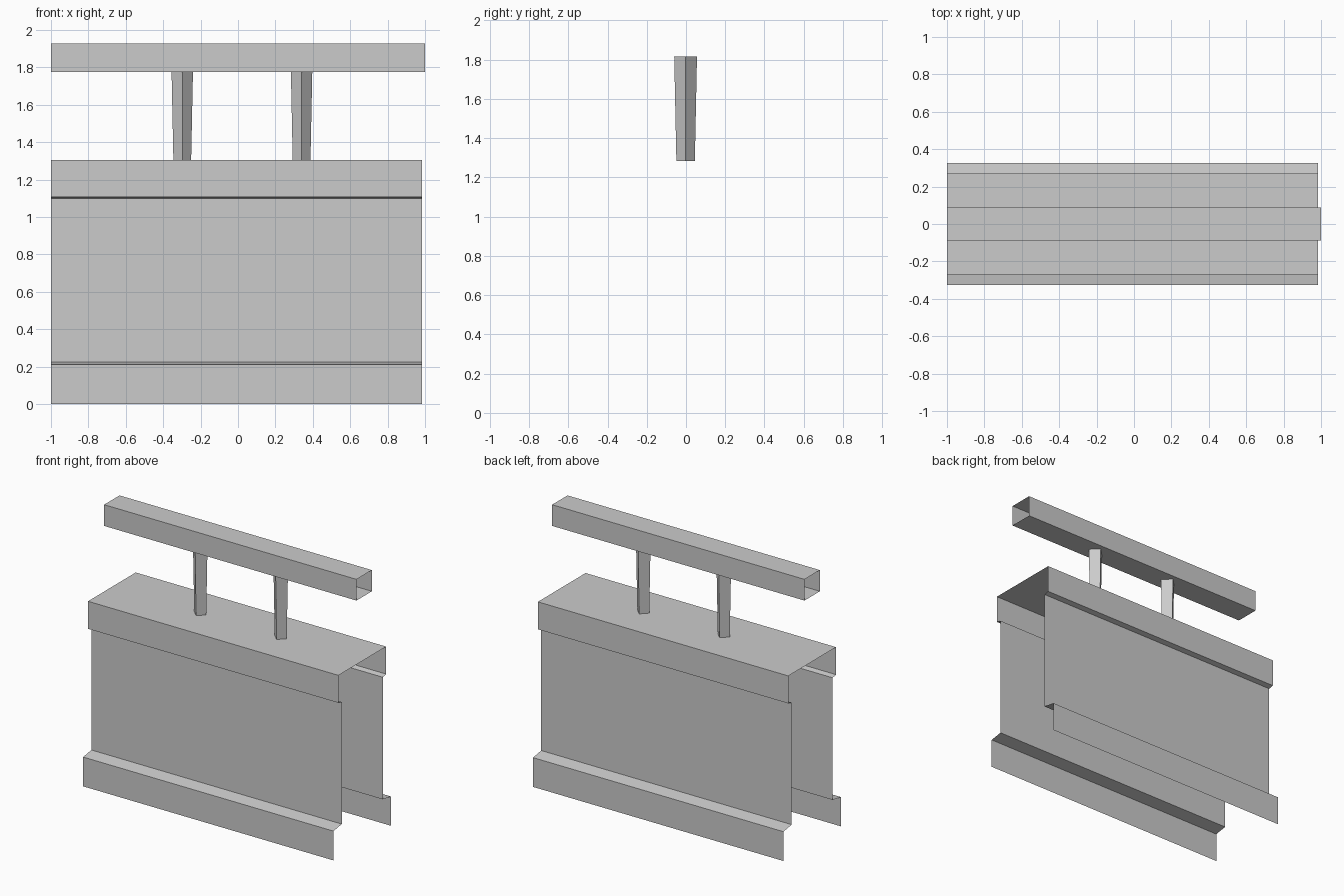
import bpy
import bmesh
from math import pi
from mathutils import Matrix

cube = bpy.data.objects.get("Cube")
if cube:
    bpy.data.objects.remove(cube, do_unlink=True)

# Single plain colour
grey = bpy.data.materials.new("light_grey")
grey.use_nodes = True
colour = (0.6, 0.6, 0.6, 1.0)
grey.diffuse_color = colour
grey.node_tree.nodes["Principled BSDF"].inputs["Base Color"].default_value = colour


def finish(name, bm):
    mesh = bpy.data.meshes.new(name)
    bm.to_mesh(mesh)
    bm.free()
    mesh.materials.append(grey)
    obj = bpy.data.objects.new(name, mesh)
    bpy.context.collection.objects.link(obj)
    return obj


def extrude_profile(name, profile, x0, x1, closed=False):
    """Sweep a (y, z) profile along x as an open-ended sheet."""
    bm = bmesh.new()
    left = [bm.verts.new((x0, y, z)) for y, z in profile]
    right = [bm.verts.new((x1, y, z)) for y, z in profile]
    count = len(profile)
    for i in range(count if closed else count - 1):
        j = (i + 1) % count
        bm.faces.new((left[i], right[i], right[j], left[j]))
    return finish(name, bm)


# Barrier body: skirt, sloped ledge, wall, lip, fascia and flat roof
front = [(-0.325, 0.0), (-0.325, 0.21), (-0.232, 0.225),
         (-0.232, 1.10), (-0.27, 1.108), (-0.27, 1.305)]
back = [(-y, z) for y, z in reversed(front)]
extrude_profile("barrier_body", front + back, -1.0, 0.985)

# Hollow top rail, open at both ends
rail = [(-0.087, 1.775), (-0.087, 1.927), (0.087, 1.927), (0.087, 1.775)]
extrude_profile("top_rail", rail, -1.0, 1.0, closed=True)

# Tapered four-sided posts, turned corner-on and sunk into roof and rail
post_bottom, post_top = 1.283, 1.816
for name, x in (("right_post", -0.298), ("left_post", 0.34)):
    bm = bmesh.new()
    bmesh.ops.create_cone(bm, cap_ends=True, segments=4,
                          radius1=0.047, radius2=0.058,
                          depth=post_top - post_bottom)
    # Put the corners exactly on the x and y axes
    v = bm.verts[:][0].co
    if abs(v.x) > 0.01 and abs(v.y) > 0.01:
        bmesh.ops.rotate(bm, verts=bm.verts, matrix=Matrix.Rotation(pi / 4, 3, "Z"))
    bmesh.ops.translate(bm, verts=bm.verts,
                        vec=(x, -0.002, (post_bottom + post_top) / 2))
    finish(name, bm)
